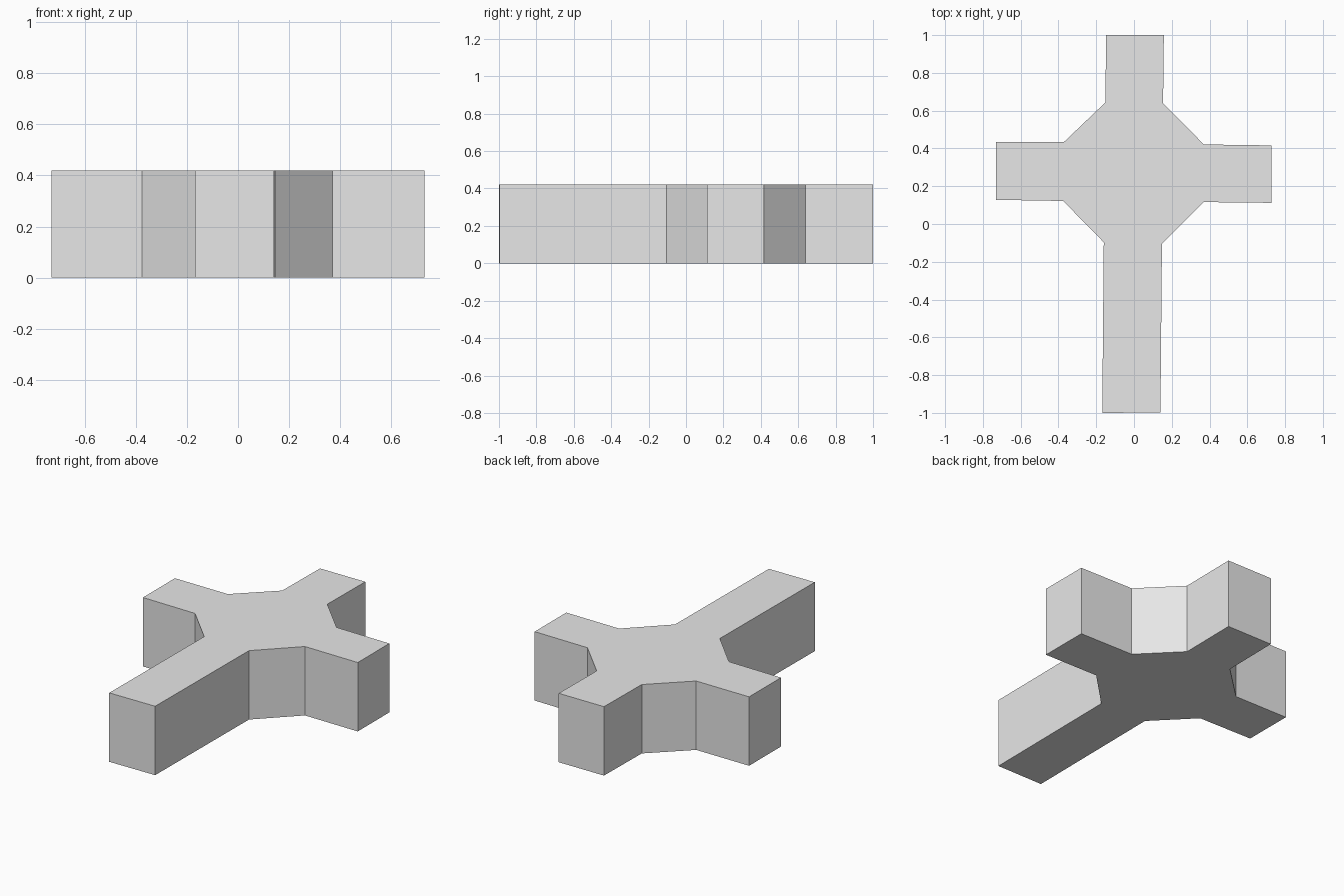
import bpy
import bmesh

cube = bpy.data.objects.get("Cube")
if cube:
    bpy.data.objects.remove(cube, do_unlink=True)

HEIGHT = 0.42

# Cross outline, counter-clockwise from the front end of the long arm
OUTLINE = [
    (-0.168, -1.0), (0.14, -0.998), (0.148, -0.105),      # long front arm
    (0.37, 0.116), (0.729, 0.112), (0.729, 0.416),        # left arm
    (0.37, 0.421), (0.154, 0.64), (0.158, 1.0),           # back arm
    (-0.147, 1.0), (-0.152, 0.643), (-0.372, 0.433),
    (-0.73, 0.435), (-0.73, 0.128), (-0.375, 0.122),      # right arm
    (-0.16, -0.097),
]

# Plain grey
grey = bpy.data.materials.new("plain_grey")
grey.use_nodes = True
colour = (0.8, 0.8, 0.8, 1.0)
grey.diffuse_color = colour
grey.node_tree.nodes["Principled BSDF"].inputs["Base Color"].default_value = colour

# Solid cross: outline face pulled up to full height
bm = bmesh.new()
base = bm.faces.new([bm.verts.new((x, y, 0)) for x, y in OUTLINE])
top = bmesh.ops.extrude_face_region(bm, geom=[base], use_keep_orig=True)["geom"]
bmesh.ops.translate(bm, vec=(0, 0, HEIGHT),
                    verts=[g for g in top if isinstance(g, bmesh.types.BMVert)])
bmesh.ops.recalc_face_normals(bm, faces=bm.faces)

mesh = bpy.data.meshes.new("cross_block")
bm.to_mesh(mesh)
bm.free()
mesh.materials.append(grey)
block = bpy.data.objects.new("cross_block", mesh)
bpy.context.collection.objects.link(block)
